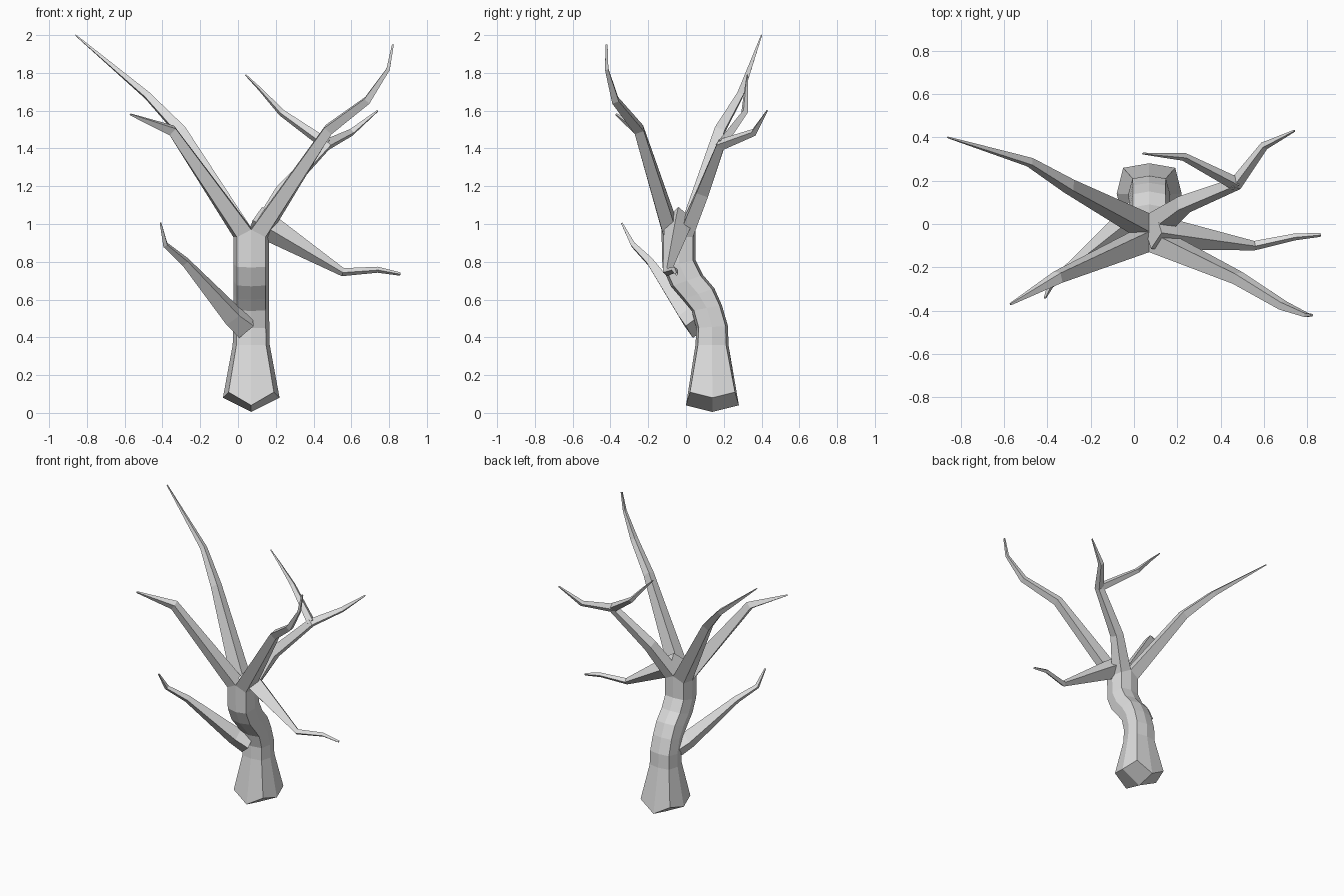
import bpy, bmesh
from mathutils import Vector

cube = bpy.data.objects.get("Cube")
if cube:
    bpy.data.objects.remove(cube, do_unlink=True)

bark = bpy.data.materials.new("pale_grey_bark")
bark.use_nodes = True
GREY = (0.72, 0.72, 0.72, 1)
bark.diffuse_color = GREY
bark.node_tree.nodes["Principled BSDF"].inputs["Base Color"].default_value = GREY

AXIS = 0.07  # x of the trunk's centre line


def finish(bm, name):
    bmesh.ops.recalc_face_normals(bm, faces=bm.faces)
    mesh = bpy.data.meshes.new(name)
    bm.to_mesh(mesh)
    bm.free()
    mesh.materials.append(bark)
    obj = bpy.data.objects.new(name, mesh)
    bpy.context.collection.objects.link(obj)
    return obj


def bridge(bm, lower, upper):
    n = len(lower)
    for i in range(n):
        j = (i + 1) % n
        bm.faces.new((lower[i], lower[j], upper[j], upper[i]))


def fan(bm, ring, centre):
    # four quads from the ring's mid points to the centre
    hub = bm.verts.new(centre)
    for i in range(0, 8, 2):
        bm.faces.new((hub, ring[i], ring[i + 1], ring[(i + 2) % 8]))


# Eight-sided ring: even points are side mids, odd points are corners
PATTERN = [(0, -1), (.8, -.85), (1, 0), (.8, .85),
           (0, 1), (-.8, .85), (-1, 0), (-.8, -.85)]


def trunk_ring(front, back, half, lift=(0, 0, 0)):
    f, b = Vector((AXIS, *front)), Vector((AXIS, *back))
    mid, half_depth = (f + b) / 2, (b - f) / 2
    pts = []
    for i, (u, v) in enumerate(PATTERN):
        p = mid + half_depth * v + Vector((half * u, 0, 0))
        p.z += lift[2] if i % 2 else lift[1] if i % 4 else lift[0]
        pts.append(p)
    return pts


# Trunk: front point, back point (y, z) and half width of each ring
rings = [trunk_ring((0, .04), (.28, .04), .15, (0, .04, .07))]
for front, back, half in [((.05, .36), (.225, .36), .098),
                          ((.055, .45), (.222, .46), .096),
                          ((.03, .54), (.19, .57), .094),
                          ((-.02, .60), (.15, .66), .094),
                          ((-.08, .67), (.09, .73), .094),
                          ((-.125, .77), (.05, .81), .094)]:
    rings.append(trunk_ring(front, back, half))
top = trunk_ring((-.13, .93), (.05, .93), .094, (.04, 0, 0))
rings.append(top)
crotch = Vector((AXIS, -.035, .98))

bm = bmesh.new()
loops = [[bm.verts.new(p) for p in r] for r in rings]
for a, b in zip(loops, loops[1:]):
    bridge(bm, a, b)
fan(bm, loops[0], (AXIS, .14, .005))
fan(bm, loops[-1], crotch)
finish(bm, "trunk")


def branch(name, path, radii, base=None):
    """Four-sided tapering branch; base is an optional starting quad."""
    pts = [Vector(p) for p in path]
    up = base[0] - base[2] if base else Vector((0, 0, 1))
    if base:
        pts.insert(0, sum(base, Vector()) / 4)
        radii = [0] + radii
    bm = bmesh.new()
    loops = []
    for i, (p, r) in enumerate(zip(pts, radii)):
        before = (p - pts[i - 1]).normalized() if i else Vector()
        after = (pts[i + 1] - p).normalized() if i < len(pts) - 1 else Vector()
        t = (before + after).normalized()
        up = (up - t * up.dot(t)).normalized()
        side = t.cross(up)
        if base and side.dot(base[1] - base[3]) < 0:
            side = -side
        if base and i == 0:
            ring = base
        else:
            ring = [p + up * r, p + side * r, p - up * r, p - side * r]
        loops.append([bm.verts.new(q) for q in ring])
    for a, b in zip(loops, loops[1:]):
        bridge(bm, a, b)
    bm.faces.new(loops[0])
    bm.faces.new(loops[-1])
    return finish(bm, name)


def quadrant(corner):
    # quarter of the trunk top, where a main limb grows
    return [crotch, top[corner - 1], top[corner], top[(corner + 1) % 8]]


# Main limbs, one from each quarter of the trunk top
branch("front_left_limb",
       [(.48, -.25, 1.50), (.685, -.375, 1.655), (.795, -.42, 1.82), (.82, -.42, 1.95)],
       [.036, .026, .013, .007], quadrant(1))
branch("back_left_limb",
       [(.23, .09, 1.17), (.47, .185, 1.42), (.60, .36, 1.485), (.74, .43, 1.60)],
       [.046, .032, .02, .005], quadrant(3))
branch("back_right_limb",
       [(-.30, .175, 1.49), (-.48, .285, 1.68), (-.86, .40, 2.0)],
       [.038, .024, .004], quadrant(5))
branch("front_right_limb",
       [(-.35, -.245, 1.495), (-.57, -.37, 1.58)],
       [.034, .006], quadrant(7))

# Side branches
branch("upper_twig",
       [(.47, .185, 1.42), (.23, .31, 1.59), (.12, .318, 1.71), (.04, .325, 1.79)],
       [.032, .019, .01, .004])
branch("low_left_branch",
       [(.09, -.035, 1.02), (.19, -.05, .965), (.555, -.10, .745),
        (.74, -.06, .758), (.86, -.05, .735)],
       [.08, .068, .022, .016, .009])
branch("low_right_branch",
       [(.04, .06, .46), (-.03, .01, .515), (-.28, -.19, .80),
        (-.385, -.28, .89), (-.41, -.34, 1.005)],
       [.075, .062, .026, .017, .006])
